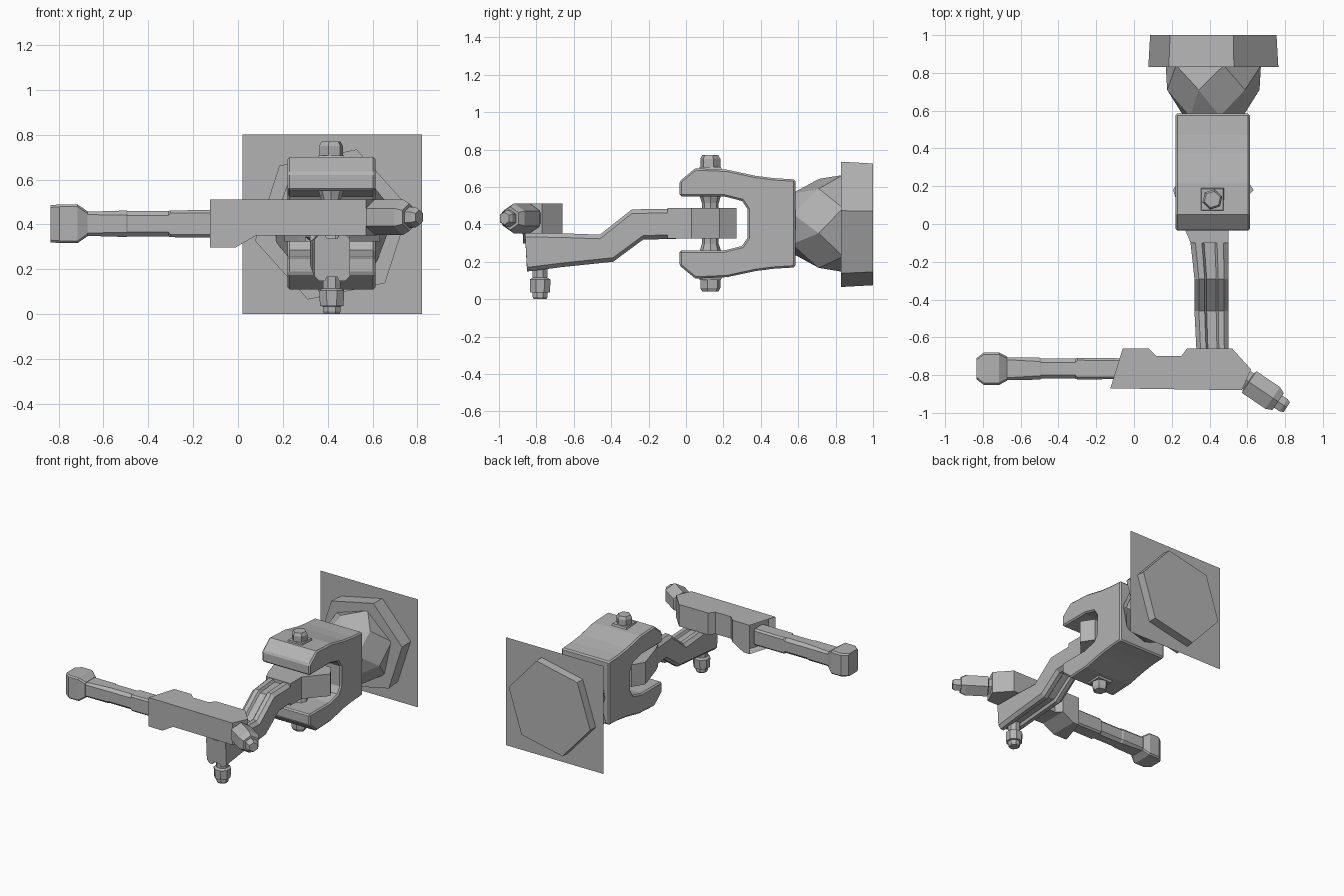
import bpy, bmesh, math
from mathutils import Vector, Matrix

cube = bpy.data.objects.get("Cube")
if cube:
    bpy.data.objects.remove(cube, do_unlink=True)

grey = bpy.data.materials.new("plain grey")
grey.use_nodes = True
grey.diffuse_color = (0.45, 0.45, 0.45, 1)
grey.node_tree.nodes["Principled BSDF"].inputs["Base Color"].default_value = (0.45, 0.45, 0.45, 1)


def finish(bm, name, bevel=0):
    bmesh.ops.recalc_face_normals(bm, faces=bm.faces)
    mesh = bpy.data.meshes.new(name)
    bm.to_mesh(mesh)
    bm.free()
    mesh.materials.append(grey)
    ob = bpy.data.objects.new(name, mesh)
    bpy.context.collection.objects.link(ob)
    if bevel:
        mod = ob.modifiers.new("edge chamfer", "BEVEL")
        mod.width, mod.segments = bevel, 1
        mod.limit_method, mod.angle_limit = "ANGLE", math.radians(50)
    return ob


def loft(sections, twisted=False):
    """Skin a row of equal-length closed sections and cap both ends."""
    bm = bmesh.new()
    rings = [[bm.verts.new(p) for p in s] for s in sections]
    n = len(rings[0])
    for a, b in zip(rings, rings[1:]):
        for i in range(n):
            j = (i + 1) % n
            if twisted:
                bm.faces.new((a[i], a[j], b[i]))
                bm.faces.new((a[j], b[j], b[i]))
            else:
                bm.faces.new((a[i], a[j], b[j], b[i]))
    bm.faces.new(rings[0])
    bm.faces.new(rings[-1])
    return bm


def turned(name, origin, axis, profile, n=6, phase=0.0, step=0.0):
    """Faceted turned part: profile holds (distance, radius) along the axis."""
    axis = Vector(axis).normalized()
    side = Vector((0, 0, 1)) if abs(axis.z) < 0.9 else Vector((1, 0, 0))
    other = axis.cross(side)
    rings = []
    for k, (s, r) in enumerate(profile):
        angles = [phase + k * step + math.tau * i / n for i in range(n)]
        rings.append([Vector(origin) + axis * s + r * (side * math.cos(a) + other * math.sin(a))
                      for a in angles])
    return finish(loft(rings, step != 0), name)


# Wall plate and hexagonal flange
bm = bmesh.new()
bm.faces.new([bm.verts.new((x, 0.94, z)) for x, z in ((0.02, 0), (0.82, 0), (0.82, 0.8), (0.02, 0.8))])
finish(bm, "wall_plate")
turned("hex_flange", (0.42, 0, 0.4), (0, 1, 0), [(0.83, 0.352), (1.0, 0.342)],
       phase=math.radians(18))

# Faceted dome between flange and fork
turned("faceted_dome", (0.42, 0, 0.405), (0, 1, 0),
       [(0.57, 0.165), (0.71, 0.25), (0.84, 0.265)],
       phase=math.radians(12), step=math.radians(30))

# Fork: upper half of the side profile, mirrored to the lower half
upper = [(0.585, 0.235), (0.47, 0.242), (0.37, 0.255), (0.22, 0.287), (0.05, 0.295),
         (-0.035, 0.225), (-0.035, 0.145), (0.2, 0.145), (0.25, 0.133), (0.30, 0.12),
         (0.33, 0.075)]
side = [(y, 0.405 + h) for y, h in upper] + [(y, 0.405 - h) for y, h in reversed(upper)]
finish(loft([[(x, y, z) for y, z in side] for x in (0.22, 0.613)]), "fork", 0.01)

# Pivot bolt through the fork, with pads, nuts and collars
turned("pivot_shaft", (0.415, 0.13, 0), (0, 0, 1), [(0.08, 0.035), (0.73, 0.035)], 8)
for label, sign in (("upper", 1), ("lower", -1)):
    c, ax = (0.415, 0.13, 0.405), (0, 0, sign)
    turned(label + "_pivot_pad", c, ax, [(0.28, 0.09), (0.303, 0.08)], 4, math.pi / 4)
    turned(label + "_pivot_nut", c, ax, [(0.29, 0.055), (0.345, 0.055), (0.365, 0.044)], 6, 0.3)
    turned(label + "_pivot_collar", c, ax, [(0.07, 0.045), (0.11, 0.045), (0.15, 0.058)], 8)

# Arm hub held inside the fork
hub = [(0.30, -0.10), (0.27, -0.03), (0.207, 0.18), (0.26, 0.27), (0.575, 0.27),
       (0.633, 0.18), (0.50, 0.03), (0.50, -0.10)]
finish(loft([[(x, y, z) for x, y in hub] for z in (0.325, 0.488)]), "arm_hub")


# Cranked arm with a chamfered section and a shallow groove above and below
def arm_section(y, top, bottom, left, right):
    w, c, g = right - left, 0.022, 0.018
    half = [(0, c), (0.13, 0), (0.3, 0), (0.36, g), (0.64, g), (0.7, 0), (0.87, 0), (1, c)]
    return ([(left + u * w, y, top - d) for u, d in half]
            + [(left + u * w, y + 0.0, bottom + d) for u, d in reversed(half)])


def crank_section(yt, top, yb, bottom, left, right):
    mid = (top + bottom) / 2
    return [(x, yt if z > mid else yb, z) for x, y, z in arm_section(0, top, bottom, left, right)]


stations = [(0.03, 0.487, 0.03, 0.325, 0.28, 0.50), (-0.06, 0.484, -0.06, 0.323, 0.295, 0.50),
            (-0.29, 0.48, -0.23, 0.318, 0.32, 0.50), (-0.46, 0.345, -0.39, 0.2, 0.32, 0.50),
            (-0.66, 0.352, -0.66, 0.172, 0.33, 0.50), (-0.86, 0.355, -0.85, 0.148, 0.34, 0.50)]
finish(loft([crank_section(*s) for s in stations]), "cranked_arm")

# Stud hanging below the front of the arm
turned("lower_stud", (0.418, -0.78, 0), (0, 0, 1),
       [(0.0, 0.036), (0.012, 0.043), (0.035, 0.043), (0.036, 0.057), (0.105, 0.06),
        (0.115, 0.043), (0.2, 0.043)], 8, math.pi / 8)

# Head block: plan outline, stepped underside and a socket in the slanted end
plan = [(-0.125, -0.87), (-0.06, -0.66), (0.08, -0.66), (0.12, -0.70), (0.25, -0.70),
        (0.28, -0.66), (0.52, -0.66), (0.62, -0.77), (0.57, -0.88)]
bm = loft([[(x, y, z) for x, y in plan] for z in (0.35, 0.512)])
for cut in (-0.01, 0.08):
    bmesh.ops.bisect_plane(bm, geom=bm.verts[:] + bm.edges[:] + bm.faces[:],
                           plane_co=(cut, 0, 0), plane_no=(1, 0, 0))
for v in bm.verts:
    if v.co.x < 0 and v.co.z < 0.4:
        v.co.z = 0.298
bmesh.ops.recalc_face_normals(bm, faces=bm.faces)
bm.normal_update()
end = min(bm.faces, key=lambda f: f.calc_center_median().x + f.normal.x)
bmesh.ops.inset_region(bm, faces=[end], thickness=0.025, depth=0)
bmesh.ops.translate(bm, verts=end.verts[:], vec=(0.04, 0, 0))
finish(bm, "head_block")


# Handle bar and its flared knob: chamfered sections along x
def bar_section(x, hy, hz, c):
    pts = [(hy, hz - c), (hy - c, hz), (c - hy, hz), (-hy, hz - c),
           (-hy, c - hz), (c - hy, -hz), (hy - c, -hz), (hy, c - hz)]
    return [(x, -0.766 + y, 0.403 + z) for y, z in pts]


bar = [(-0.70, 0.061, 0.053, 0.012), (-0.50, 0.058, 0.059, 0.02), (-0.49, 0.053, 0.057, 0.02),
       (-0.31, 0.053, 0.057, 0.02), (-0.30, 0.057, 0.06, 0.012), (-0.06, 0.055, 0.061, 0.012)]
finish(loft([bar_section(*s) for s in bar]), "handle_bar")
knob = [(-0.835, 0.055, 0.083, 0.01), (-0.795, 0.086, 0.086, 0.01),
        (-0.715, 0.086, 0.086, 0.01), (-0.672, 0.064, 0.056, 0.01)]
finish(loft([bar_section(*s) for s in knob]), "handle_knob")

# Angled bolt on the corner of the head
start, aim = (0.585, -0.82, 0.432), (0.83, -0.56, 0)
turned("angled_bolt_body", start, aim,
       [(-0.03, 0.06), (0.025, 0.06), (0.03, 0.08), (0.18, 0.08), (0.215, 0.062)], 6)
turned("angled_bolt_tip", start, aim, [(0.2, 0.045), (0.25, 0.045), (0.27, 0.034)], 6)
